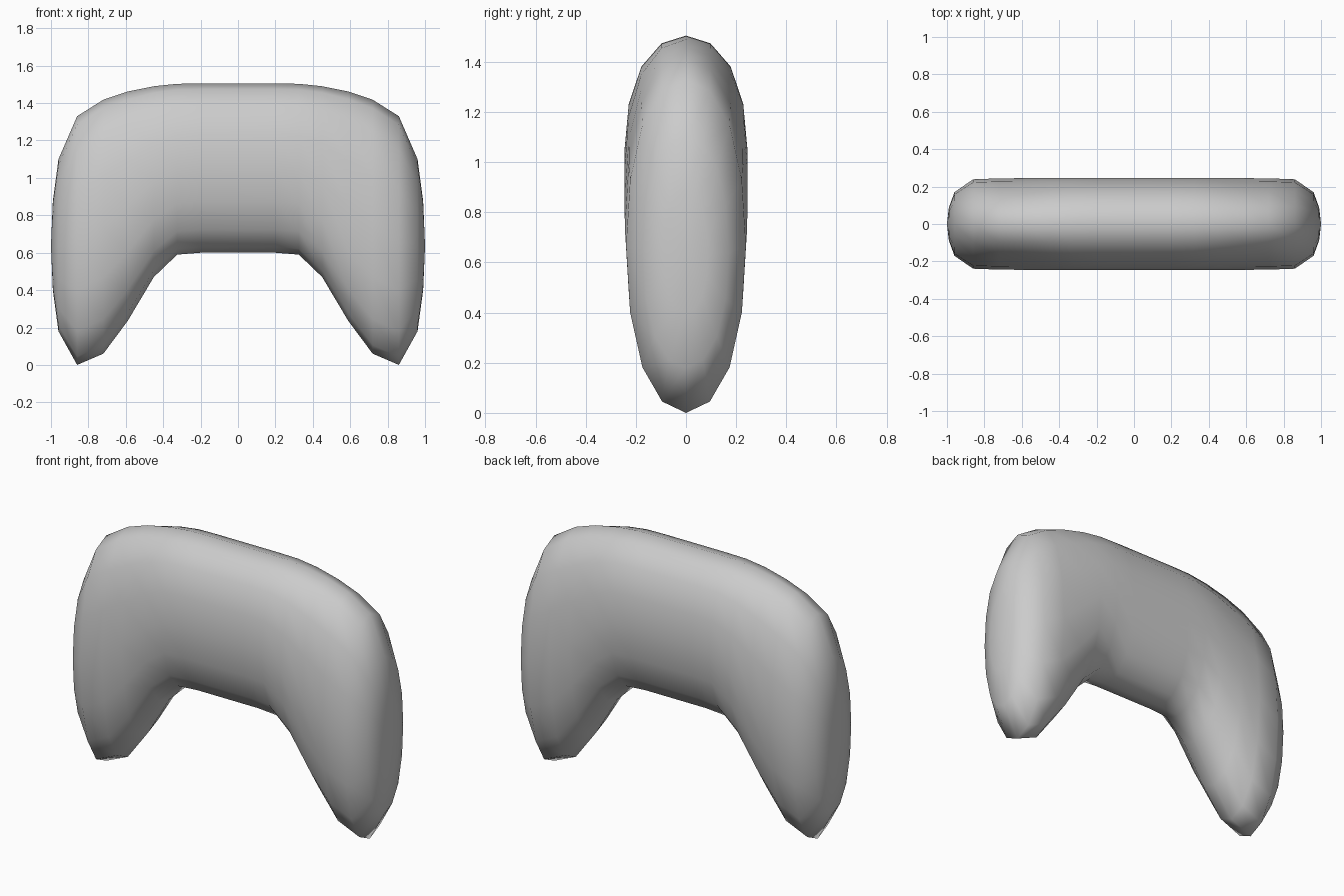
import bpy, bmesh

if "Cube" in bpy.data.objects:
    bpy.data.objects.remove(bpy.data.objects["Cube"])

# Rounded-square unit cross-section (16 sides), as (depth, height) factors
quarter = [(1, 0), (.932, .398), (.727, .727), (.398, .932)]
section = []
for i in range(4):
    for a, b in quarter:
        for _ in range(i):
            a, b = -b, a
        section.append((a, b))

# Half-body stations: x, half depth, bottom z, top z
stations = [
    (.20, .245, .600, 1.505),
    (.325, .245, .590, 1.503),
    (.45, .245, .470, 1.490),
    (.59, .245, .235, 1.462),
    (.72, .244, .060, 1.418),
    (.86, .239, .000, 1.330),
    (.96, .170, .180, 1.100),
    (.99, .088, .400, .875),
]
mirrored = [(-x, d, lo, hi) for x, d, lo, hi in reversed(stations)]

bm = bmesh.new()


def ring(x, d, lo, hi):
    mid, half = (lo + hi) / 2, (hi - lo) / 2
    return [bm.verts.new((x, d * y, mid + half * z)) for y, z in section]


# Arched body lofted from one leg to the other
rings = [ring(*s) for s in mirrored + stations]
n = len(section)
for r, s in zip(rings, rings[1:]):
    for i in range(n):
        j = (i + 1) % n
        bm.faces.new((r[i], r[j], s[j], s[i]))

# Domed outer ends
for r, x in ((rings[0], -1), (rings[-1], 1)):
    tip = bm.verts.new((x, 0, .638))
    for i in range(n):
        bm.faces.new((r[i], r[(i + 1) % n], tip))

bmesh.ops.recalc_face_normals(bm, faces=bm.faces)
for f in bm.faces:
    f.smooth = True

mesh = bpy.data.meshes.new("arched_body")
bm.to_mesh(mesh)
bm.free()
body = bpy.data.objects.new("arched_body", mesh)
bpy.context.collection.objects.link(body)
